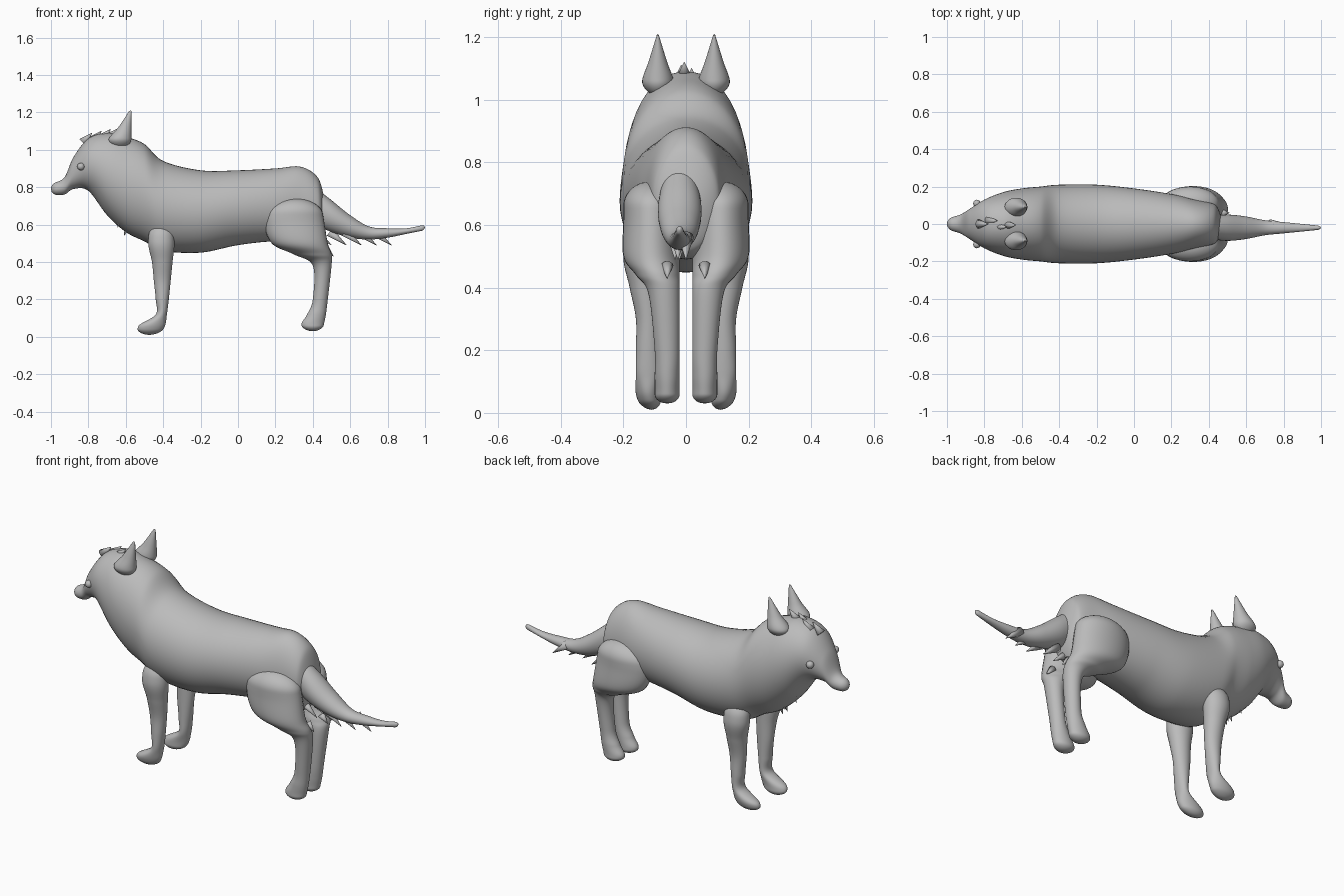
import bpy, bmesh, math
from mathutils import Vector

cube = bpy.data.objects.get("Cube")
if cube:
    bpy.data.objects.remove(cube)

shade = 0.5
grey = bpy.data.materials.new("fur grey")
grey.use_nodes = True
grey.diffuse_color = (shade, shade, shade, 1)
grey.node_tree.nodes["Principled BSDF"].inputs["Base Color"].default_value = grey.diffuse_color


def finish(name, bm, mirror=False):
    """Turn the bmesh into a smooth object, doubled across the body if asked."""
    bmesh.ops.recalc_face_normals(bm, faces=bm.faces)
    for face in bm.faces:
        face.smooth = True
    mesh = bpy.data.meshes.new(name)
    bm.to_mesh(mesh)
    bm.free()
    mesh.materials.append(grey)
    obj = bpy.data.objects.new(name, mesh)
    bpy.context.collection.objects.link(obj)
    if mirror:
        modifier = obj.modifiers.new("Mirror", "MIRROR")
        modifier.use_axis = (False, True, False)
        modifier.use_mirror_merge = False


def spline(a, b, c, d, t):
    """Smooth value between b and c."""
    slope_in, slope_out = (c - a) / 2, (d - b) / 2
    bend = 3 * (c - b) - 2 * slope_in - slope_out
    twist = slope_in + slope_out - 2 * (c - b)
    return b + t * (slope_in + t * (bend + t * twist))


def refine(stations, steps):
    padded = [stations[0], *stations, stations[-1]]
    fine = []
    for group in zip(padded, padded[1:], padded[2:], padded[3:]):
        for step in range(steps):
            fine.append([spline(*column, step / steps) for column in zip(*group)])
    return fine + [stations[-1]]


def dome(distance, length):
    """Scale of a ring near a rounded end."""
    gap = max(0, 1 - distance / length)
    return max(0.02, math.sqrt(1 - gap * gap))


def loft(name, stations, caps, middle, upright=False, mirror=False, sides=32, steps=12):
    """Oval rings from stations of (position, low edge, high edge, half width).
    Rings follow z when upright, otherwise x; caps are the rounded end lengths."""
    bm = bmesh.new()
    first, last = stations[0][0], stations[-1][0]
    rings = []
    for along, low, high, half in refine(stations, steps):
        scale = dome(abs(along - first), caps[0]) * dome(abs(along - last), caps[1])
        ring = []
        for k in range(sides):
            angle = math.tau * k / sides
            across = (low + high) / 2 + (high - low) / 2 * scale * math.cos(angle)
            y = middle(half) + half * scale * math.sin(angle)
            ring.append(bm.verts.new((across, y, along) if upright else (along, y, across)))
        rings.append(ring)
    for near, far in zip(rings, rings[1:]):
        for k in range(sides):
            n = (k + 1) % sides
            bm.faces.new((near[k], near[n], far[n], far[k]))
    bm.faces.new(rings[0])
    bm.faces.new(rings[-1])
    finish(name, bm, mirror)


def tufts(name, tips, lean, radius, mirror=False):
    """Pointed locks of fur, each reaching its tip along the lean."""
    bm = bmesh.new()
    way = Vector(lean)
    turn = way.to_track_quat("Z", "Y")
    for tip in tips:
        cone = bmesh.ops.create_cone(bm, segments=12, radius1=radius, radius2=0.001,
                                     depth=way.length, cap_ends=True)
        for vert in cone["verts"]:
            vert.co = turn @ vert.co + Vector(tip) - way / 2
    finish(name, bm, mirror)


# Head, neck and trunk in one flowing form
loft("body", [
    (-1, .76, .82, .03), (-.93, .76, .85, .05), (-.88, .79, .96, .08), (-.8, .78, 1.06, .13),
    (-.7, .65, 1.09, .17), (-.6, .56, 1.07, .19), (-.5, .51, 1.03, .2), (-.4, .46, .94, .21),
    (-.2, .45, .89, .21), (0, .49, .89, .19), (.2, .51, .9, .16), (.33, .49, .91, .13),
    (.42, .51, .86, .11), (.47, .58, .76, .08)],
    caps=(.03, .04), middle=lambda half: 0, sides=48)

# Front legs with paws pointing ahead
loft("front_legs", [
    (.61, -.47, -.35, .05), (.5, -.48, -.34, .06), (.4, -.46, -.35, .05), (.3, -.45, -.36, .04),
    (.2, -.44, -.37, .04), (.12, -.44, -.38, .04), (.06, -.53, -.39, .04), (.01, -.53, -.42, .03)],
    caps=(.07, .03), middle=lambda half: .08 + half, upright=True, mirror=True)

# Hind legs: broad thigh, hock, shin and paw
loft("hind_legs", [
    (.74, .17, .44, .09), (.62, .14, .46, .09), (.5, .18, .48, .09), (.44, .3, .5, .07),
    (.38, .4, .5, .05), (.2, .4, .48, .04), (.12, .37, .47, .04), (.07, .34, .46, .04),
    (.03, .35, .45, .04)],
    caps=(.08, .03), middle=lambda half: .02 + half, upright=True, mirror=True)

# Tail, set slightly to one side
tail_side = -.02
loft("tail", [
    (.41, .6, .8, .06), (.5, .56, .73, .07), (.6, .53, .65, .06), (.7, .52, .59, .04),
    (.8, .53, .58, .03), (.9, .55, .58, .02), (1, .57, .6, .01)],
    caps=(.04, .02), middle=lambda half: tail_side)

# Pointed ears
loft("ears", [
    (1.01, -.69, -.57, .04), (1.06, -.69, -.57, .05), (1.12, -.64, -.57, .03),
    (1.21, -.58, -.57, .002)],
    caps=(.05, .001), middle=lambda half: .09, upright=True, mirror=True)

# Eyes
eyes = bmesh.new()
bmesh.ops.create_uvsphere(eyes, u_segments=16, v_segments=10, radius=.02)
bmesh.ops.translate(eyes, verts=eyes.verts, vec=(-.84, .11, .91))
finish("eyes", eyes, mirror=True)

# Fur locks under the tail, on the crown, down the throat and behind the hocks
tufts("tail_tufts", [(.5 + .08 * k, tail_side + .02 * math.sin(2 * k), .49) for k in range(5)],
      lean=(.09, 0, -.07), radius=.025)
tufts("crown_tufts", [(-.78 + .05 * k, .02 * math.sin(2 * k), 1.09 + .01 * k) for k in range(4)],
      lean=(.05, 0, .05), radius=.025)
tufts("throat_tufts", [(-.75 + .035 * k, .02 + .03 * (k % 2), .72 - .045 * k) for k in range(5)],
      lean=(-.04, 0, -.1), radius=.03, mirror=True)
tufts("hock_tufts", [(.51, .06, .43)], lean=(.04, 0, -.04), radius=.02, mirror=True)
